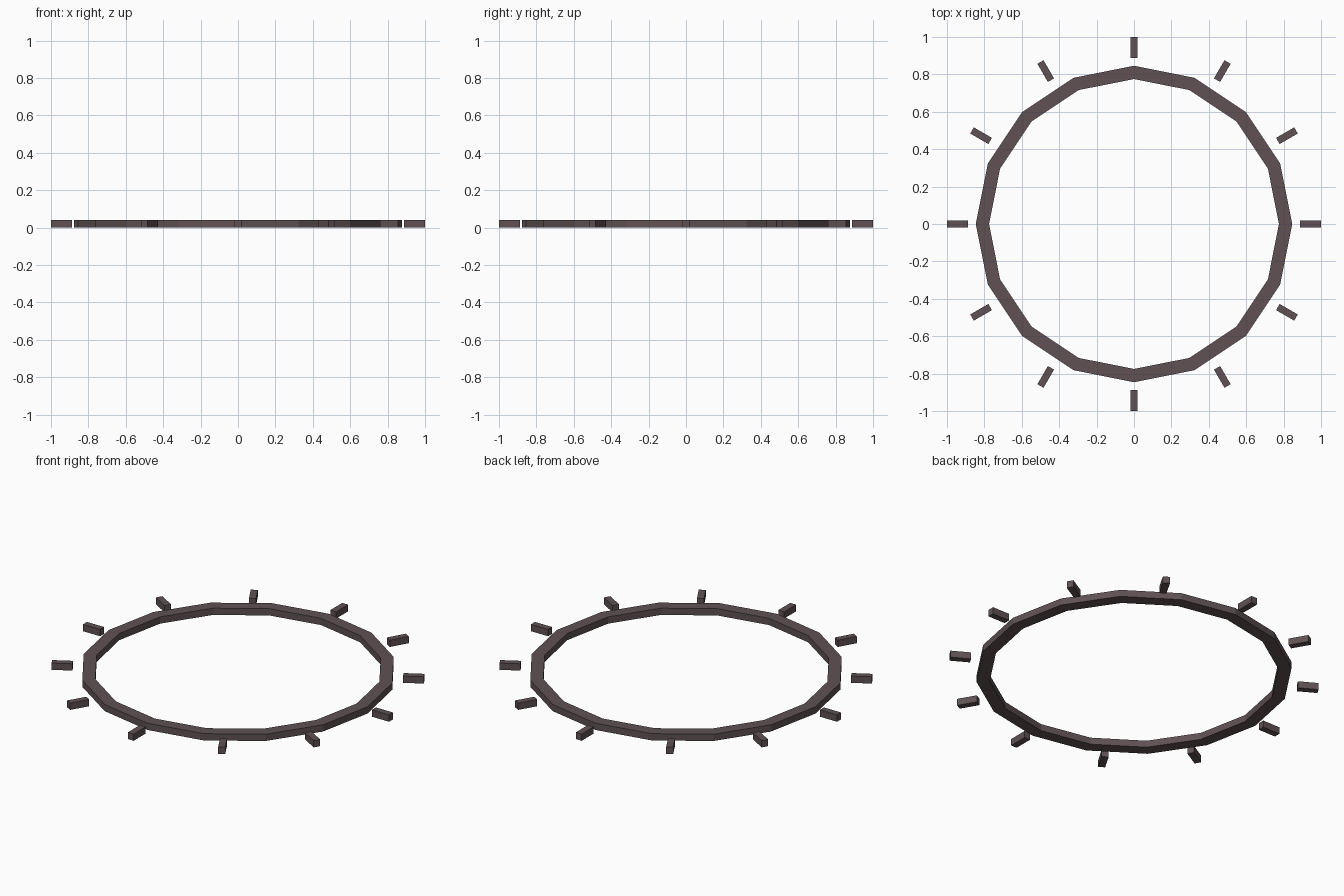
import bpy, bmesh, math
from mathutils import Matrix

if "Cube" in bpy.data.objects:
    bpy.data.objects.remove(bpy.data.objects["Cube"])

HEIGHT = 0.04

mat = bpy.data.materials.new("dark_brown")
mat.diffuse_color = (0.115, 0.083, 0.087, 1)
mat.use_nodes = True
mat.node_tree.nodes["Principled BSDF"].inputs["Base Color"].default_value = mat.diffuse_color


def finish(bm, name):
    bmesh.ops.recalc_face_normals(bm, faces=bm.faces)
    mesh = bpy.data.meshes.new(name)
    bm.to_mesh(mesh)
    bm.free()
    mesh.materials.append(mat)
    obj = bpy.data.objects.new(name, mesh)
    bpy.context.collection.objects.link(obj)
    return obj


# Sixteen-sided flat ring with a rectangular section
SIDES = 16
section = [(0.775, 0), (0.846, 0), (0.846, HEIGHT), (0.775, HEIGHT)]
bm = bmesh.new()
loops = []
for i in range(SIDES):
    a = 2 * math.pi * i / SIDES
    loops.append([bm.verts.new((r * math.cos(a), r * math.sin(a), z)) for r, z in section])
for i in range(SIDES):
    p, q = loops[i], loops[(i + 1) % SIDES]
    for j in range(4):
        k = (j + 1) % 4
        bm.faces.new((p[j], q[j], q[k], p[k]))
finish(bm, "ring")

# Twelve hour marks around the ring
INNER, OUTER, WIDTH = 0.888, 1.0, 0.038
for i in range(12):
    bm = bmesh.new()
    m = (Matrix.Rotation(math.radians(30 * i), 4, 'Z')
         @ Matrix.Translation(((INNER + OUTER) / 2, 0, HEIGHT / 2))
         @ Matrix.Diagonal((OUTER - INNER, WIDTH, HEIGHT, 1)))
    bmesh.ops.create_cube(bm, size=1, matrix=m)
    finish(bm, f"hour_mark_{i + 1}")
